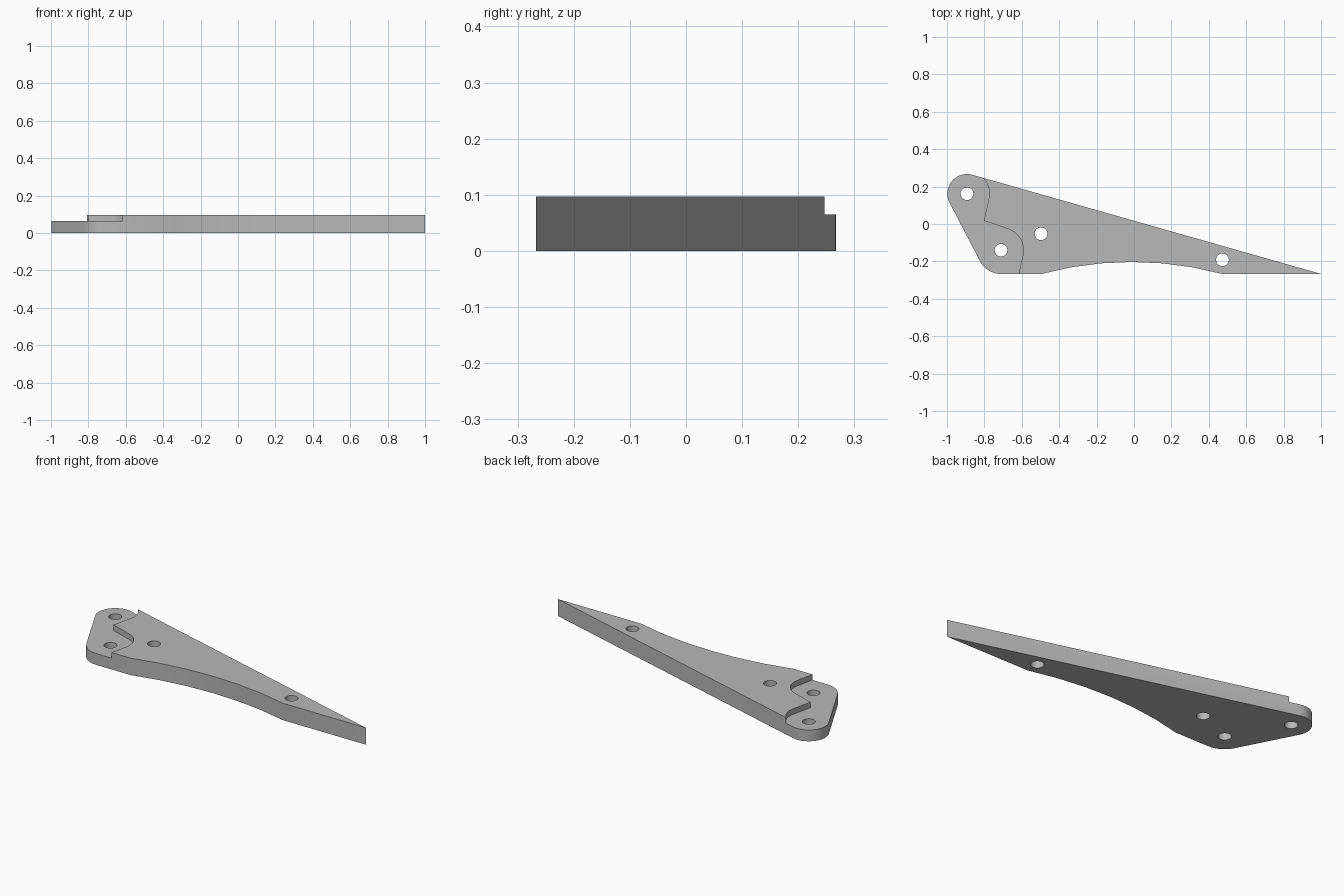
import bpy, bmesh
from math import sin, cos, radians, hypot, atan2, asin, degrees

cube = bpy.data.objects.get("Cube")
if cube:
    bpy.data.objects.remove(cube)

THICK, STEP = 0.097, 0.065
BOTTOM = -0.267
HOLE_R = 0.034
UPPER, LOWER = (-0.893, 0.162), (-0.711, -0.140)   # pivot holes on the lug
HOLES = [UPPER, LOWER, (-0.497, -0.052), (0.473, -0.191)]

grey = bpy.data.materials.new("plain grey")
grey.use_nodes = True
grey.diffuse_color = (0.48, 0.48, 0.48, 1)
grey.node_tree.nodes["Principled BSDF"].inputs["Base Color"].default_value = grey.diffuse_color


def arc(centre, r, start, end, n):
    """Points along an arc, angles in degrees."""
    angles = [radians(start + (end - start) * i / n) for i in range(n + 1)]
    return [(centre[0] + r * cos(a), centre[1] + r * sin(a)) for a in angles]


def prism(name, points, z0, z1):
    """Extrude a counter-clockwise outline from z0 to z1."""
    bm = bmesh.new()
    face = bm.faces.new([bm.verts.new((x, y, z0)) for x, y in points])
    top = bmesh.ops.extrude_face_region(bm, geom=[face])["geom"]
    bmesh.ops.translate(bm, vec=(0, 0, z1 - z0),
                        verts=[v for v in top if isinstance(v, bmesh.types.BMVert)])
    bmesh.ops.recalc_face_normals(bm, faces=bm.faces)
    mesh = bpy.data.meshes.new(name)
    bm.to_mesh(mesh)
    bm.free()
    mesh.materials.append(grey)
    obj = bpy.data.objects.new(name, mesh)
    bpy.context.collection.objects.link(obj)
    return obj


# Outline: pointed tip, rounded lug with two corners, shallow arched underside
tip = (1.0, BOTTOM)
r_up, r_low = 0.105, LOWER[1] - BOTTOM
dx, dy = UPPER[0] - tip[0], UPPER[1] - tip[1]
tip_angle = degrees(atan2(dy, dx) - asin(r_up / hypot(dx, dy))) - 90
ex, ey = LOWER[0] - UPPER[0], LOWER[1] - UPPER[1]
side_angle = degrees(atan2(ey, ex) - asin((r_low - r_up) / hypot(ex, ey))) + 270
arch_mid, half, rise = -0.012, 0.484, 0.064
arch_r = (half ** 2 + rise ** 2) / (2 * rise)
sweep = degrees(asin(half / arch_r))
outline = ([tip] + arc(UPPER, r_up, tip_angle, side_angle, 16)
           + arc(LOWER, r_low, side_angle, 270, 8)
           + arc((arch_mid, BOTTOM + rise - arch_r), arch_r, 90 + sweep, 90 - sweep, 6))
plate = prism("bracket_plate", outline[::-1], 0, THICK)

# Recess cutter: two arcs around the lug holes joined by straight runs
recess = ([(-0.62, -0.5), (-0.617, BOTTOM)]
          + arc(LOWER, 0.12, -13, 71, 8) + [(-0.803, 0.018)]
          + arc(UPPER, 0.12, -13, 45, 7) + [(-0.808, 0.5), (-1.3, 0.5), (-1.3, -0.5)])
cutters = [prism("recess_cutter", recess, STEP, 0.3)]

# Through-hole cutters
for spot in HOLES:
    cutters.append(prism("hole_cutter", arc(spot, HOLE_R, 0, 345, 23), -0.1, 0.2))

for cutter in cutters:
    mod = plate.modifiers.new("cut", "BOOLEAN")
    mod.operation, mod.solver, mod.object = "DIFFERENCE", "EXACT", cutter

# Bake the cuts, then drop the cutters
bpy.context.view_layer.update()
baked = bpy.data.meshes.new_from_object(plate.evaluated_get(bpy.context.evaluated_depsgraph_get()))
plate.modifiers.clear()
plate.data = baked
for cutter in cutters:
    bpy.data.objects.remove(cutter)

bpy.ops.object.select_all(action="DESELECT")
plate.select_set(True)
bpy.context.view_layer.objects.active = plate
bpy.ops.object.shade_smooth_by_angle(angle=radians(30))
